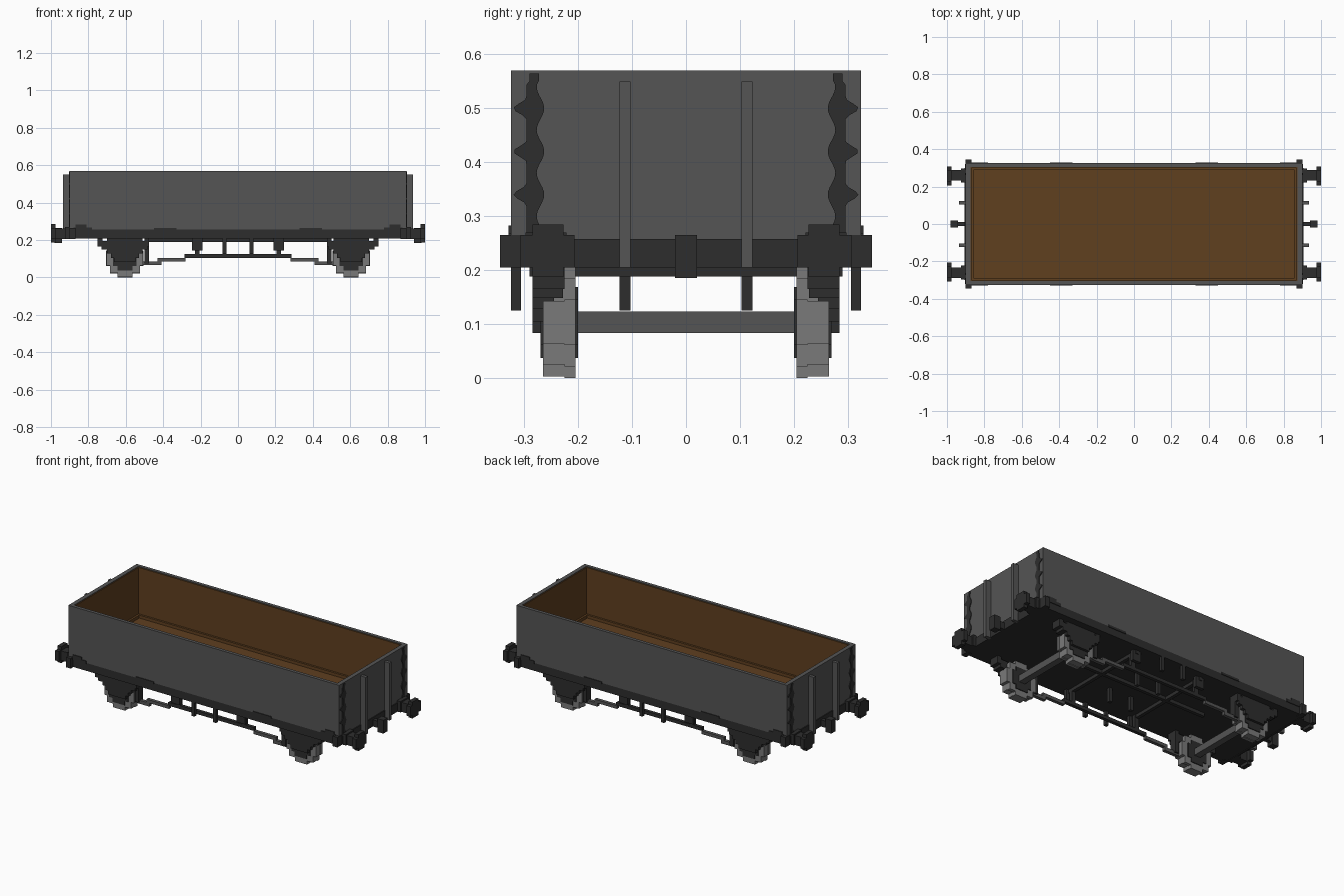
import bpy, bmesh, math

cube = bpy.data.objects.get("Cube")
if cube:
    bpy.data.objects.remove(cube)


def material(name, rgb):
    m = bpy.data.materials.new(name)
    m.use_nodes = True
    m.diffuse_color = (*rgb, 1)
    m.node_tree.nodes["Principled BSDF"].inputs["Base Color"].default_value = (*rgb, 1)
    return m


GREY = material("body grey", (0.09, 0.09, 0.09))
DARK = material("underframe black", (0.027, 0.027, 0.027))
STEEL = material("wheel steel", (0.195, 0.195, 0.195))
WOOD = material("brown planks", (0.115, 0.05, 0.0137))


def finish(name, bm, mat):
    bmesh.ops.recalc_face_normals(bm, faces=bm.faces)
    me = bpy.data.meshes.new(name)
    bm.to_mesh(me)
    bm.free()
    me.materials.append(mat)
    ob = bpy.data.objects.new(name, me)
    bpy.context.collection.objects.link(ob)
    return ob


def boxes(name, mat, items, mirror=""):
    """Boxes given as (x0, x1, y0, y1, z0, z1), copied across the mirror axes."""
    bm = bmesh.new()
    for x0, x1, y0, y1, z0, z1 in items:
        for sx in ((1, -1) if "x" in mirror else (1,)):
            for sy in ((1, -1) if "y" in mirror else (1,)):
                vs = bmesh.ops.create_cube(bm, size=1)["verts"]
                for v in vs:
                    v.co.x = sx * ((x0 + x1) / 2 + v.co.x * (x1 - x0))
                    v.co.y = sy * ((y0 + y1) / 2 + v.co.y * (y1 - y0))
                    v.co.z = (z0 + z1) / 2 + v.co.z * (z1 - z0)
    return finish(name, bm, mat)


def stepped_disc(cx, cz, y0, y1, rows):
    """Blocky disc made of (half width, half height) slabs."""
    return [(cx - w, cx + w, y0, y1, cz - h, cz + h) for w, h in rows]


# Open body: grey shell walls, plank lining, floor and bottom ledge
boxes("body_side_wall", GREY, [(-0.9, 0.9, 0.305, 0.325, 0.255, 0.57)], "y")
boxes("body_end_wall", GREY, [(0.875, 0.9, -0.305, 0.305, 0.255, 0.57)], "x")
boxes("plank_floor", WOOD, [(-0.872, 0.872, -0.302, 0.302, 0.25, 0.27)])
boxes("side_lining", WOOD, [(-0.875, 0.875, 0.3, 0.306, 0.26, 0.566)], "y")
boxes("end_lining", WOOD, [(0.87, 0.876, -0.302, 0.302, 0.26, 0.566)], "x")
boxes("floor_ledge_side", WOOD, [(-0.872, 0.872, 0.288, 0.302, 0.265, 0.288)], "y")
boxes("floor_ledge_end", WOOD, [(0.858, 0.872, -0.29, 0.29, 0.265, 0.288)], "x")

# Upright posts on the ends
boxes("end_post", GREY, [(0.898, 0.935, 0.103, 0.123, 0.205, 0.55)], "xy")

# Wavy dark corner straps, as thin plates on the end walls
for sx in (1, -1):
    for sy in (1, -1):
        bm = bmesh.new()
        n = 44
        rows = []
        for i in range(n + 1):
            z = 0.255 + 0.31 * i / n
            wave = math.cos((z - 0.5) / 0.08 * 2 * math.pi)
            lobe = max(0, wave) ** 2 if 0.3 < z < 0.54 else 0
            inner = 0.27 - 0.007 * wave
            outer = 0.296 + 0.024 * lobe
            if z > 0.55:
                inner, outer = 0.273, 0.29
            rows.append([bm.verts.new((sx * x, sy * y, z))
                         for x, y in ((0.895, inner), (0.895, outer),
                                      (0.904, outer), (0.904, inner))])
        for a, b in zip(rows, rows[1:]):
            for k in range(4):
                bm.faces.new((a[k], a[(k + 1) % 4], b[(k + 1) % 4], b[k]))
        bm.faces.new(rows[0])
        bm.faces.new(rows[-1])
        finish("corner_strap", bm, DARK)

# Underframe, headstock facing, corner brackets and low strap plates
boxes("underframe", DARK, [(-0.9, 0.9, -0.325, 0.325, 0.208, 0.255)])
boxes("headstock", DARK, [(0.895, 0.905, -0.3, 0.3, 0.205, 0.258)], "x")
boxes("corner_bracket", DARK, [(0.87, 0.902, 0.3, 0.345, 0.205, 0.265)], "xy")
boxes("side_strap", DARK, [(0.78, 0.88, 0.32, 0.329, 0.25, 0.268),
                           (0.81, 0.87, 0.32, 0.329, 0.26, 0.283),
                           (0.33, 0.45, 0.32, 0.329, 0.25, 0.263)], "xy")

# Buffers and draw hooks
boxes("buffer", DARK, [(0.9, 0.98, 0.232, 0.288, 0.205, 0.262),
                       (0.9, 0.925, 0.222, 0.298, 0.205, 0.27),
                       (0.975, 1.0, 0.207, 0.307, 0.205, 0.265),
                       (0.975, 1.0, 0.227, 0.285, 0.187, 0.285)], "xy")
boxes("draw_hook", DARK, [(0.9, 0.98, -0.012, 0.012, 0.205, 0.245),
                          (0.94, 0.98, -0.02, 0.02, 0.185, 0.265)], "x")

# Wheels, hubs and axles
AX, AZ = 0.605, 0.103
tyre = ((0.04, 0.103), (0.08, 0.082), (0.1, 0.042))
boxes("wheel", STEEL, stepped_disc(AX, AZ, 0.205, 0.225, tyre)
      + stepped_disc(AX, AZ, 0.225, 0.265, ((0.04, 0.1), (0.08, 0.078), (0.098, 0.04))), "xy")
boxes("wheel_hub", DARK, stepped_disc(AX, AZ, 0.2, 0.27, ((0.04, 0.066), (0.062, 0.042))), "xy")
boxes("axle", GREY, [(AX - 0.02, AX + 0.02, -0.21, 0.21, 0.083, 0.123)], "x")

# Stepped springs and axle boxes
boxes("spring", DARK, [(AX - 0.13, AX - 0.105, 0.225, 0.285, 0.165, 0.21),
                       (AX + 0.12, AX + 0.147, 0.225, 0.285, 0.165, 0.21),
                       (AX - 0.12, AX + 0.125, 0.228, 0.285, 0.148, 0.195),
                       (AX - 0.095, AX + 0.095, 0.245, 0.285, 0.128, 0.21),
                       (AX - 0.075, AX + 0.075, 0.262, 0.285, 0.105, 0.13)], "xy")
boxes("axle_box", DARK, [(AX - 0.058, AX + 0.058, 0.262, 0.285, 0.083, 0.16)], "xy")

# Brake gear: centre rod, stepped levers, hangers and blocks
boxes("brake_rod", DARK, [(-0.285, 0.285, 0.235, 0.255, 0.105, 0.125)], "y")
boxes("brake_lever", GREY, [(0.28, 0.43, 0.235, 0.255, 0.086, 0.105),
                            (0.41, 0.515, 0.235, 0.255, 0.065, 0.086)], "xy")
boxes("outer_hanger", DARK, [(0.062, 0.082, 0.306, 0.325, 0.125, 0.21)], "xy")
boxes("inner_hanger", DARK, [(0.062, 0.082, 0.103, 0.123, 0.125, 0.21)], "xy")
boxes("rod_bracket", DARK, [(0.19, 0.245, 0.265, 0.285, 0.145, 0.21),
                            (0.205, 0.23, 0.235, 0.255, 0.12, 0.21)], "xy")
boxes("brake_block", DARK, [(0.475, 0.5, 0.225, 0.265, 0.075, 0.17)], "xy")

# Thin ribs beneath the floor
boxes("floor_rib", DARK, [(0.21, 0.23, -0.29, 0.29, 0.188, 0.21)], "x")
boxes("floor_spine", DARK, [(-0.48, 0.48, -0.01, 0.01, 0.188, 0.21)])
